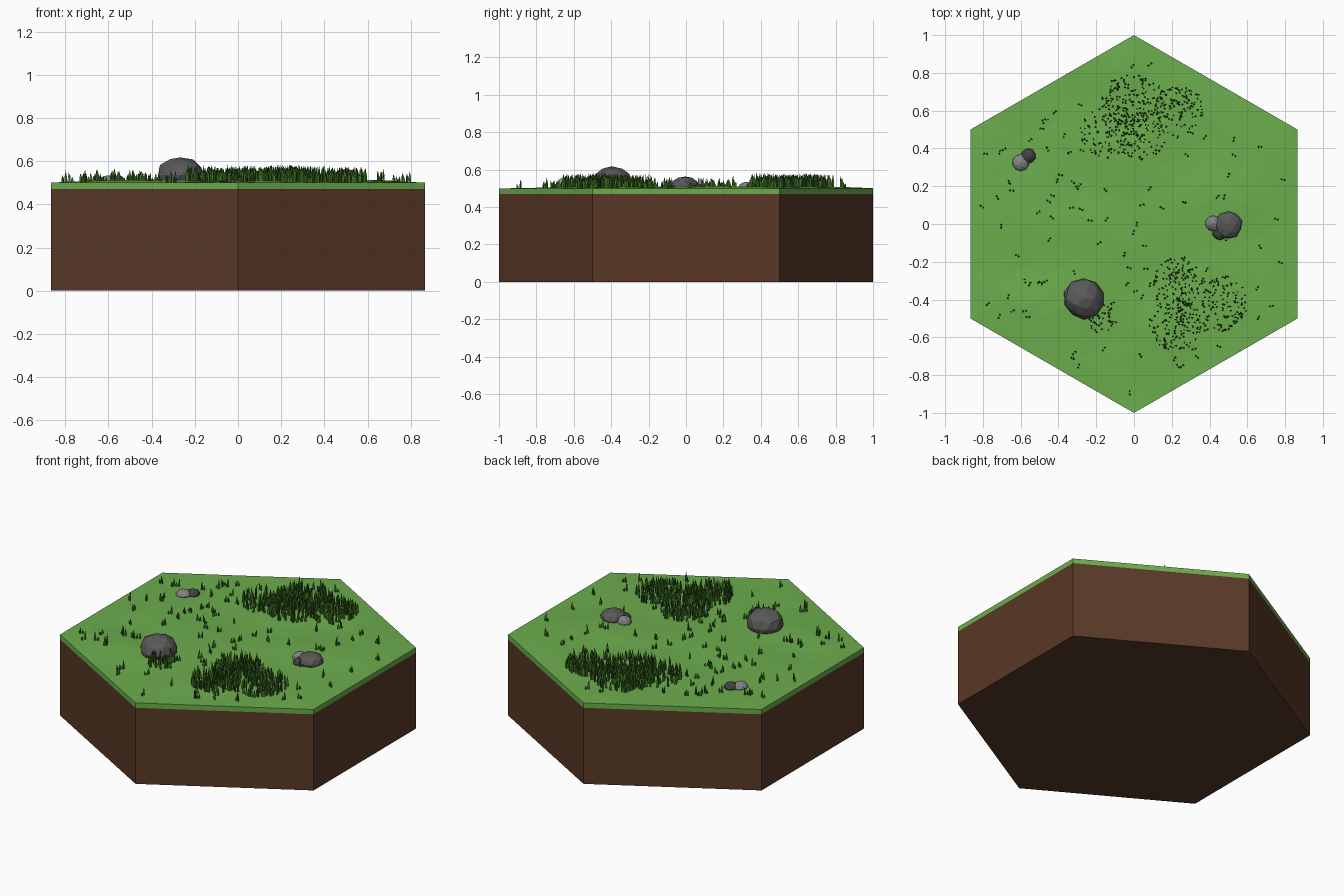
import bpy, bmesh, math, random
from mathutils import Vector, noise

if "Cube" in bpy.data.objects:
    bpy.data.objects.remove(bpy.data.objects["Cube"])

random.seed(7)
TOP = 0.5


def material(name, rgb):
    m = bpy.data.materials.new(name)
    m.diffuse_color = (*rgb, 1)
    m.use_nodes = True
    m.node_tree.nodes["Principled BSDF"].inputs["Base Color"].default_value = m.diffuse_color
    return m


def make(name, bm, mat):
    bmesh.ops.recalc_face_normals(bm, faces=bm.faces[:])
    me = bpy.data.meshes.new(name)
    bm.to_mesh(me)
    bm.free()
    me.materials.append(mat)
    ob = bpy.data.objects.new(name, me)
    bpy.context.collection.objects.link(ob)
    return ob


soil_mat = material("soil", (0.10, 0.04, 0.02))
turf_mat = material("turf", (0.15, 0.42, 0.075))
blade_mat = material("blade", (0.045, 0.16, 0.015))
stone = material("stone", (0.10, 0.10, 0.10))
pale_stone = material("pale_stone", (0.23, 0.23, 0.23))
dark_stone = material("dark_stone", (0.055, 0.055, 0.055))


def hex_dist(x, y):
    """Distance from the centre towards a flat side; 0.866 on the border."""
    return max(abs(x), abs(x) * 0.5 + abs(y) * 0.866)


def ground(x, y):
    inside = min(1, max(0, (0.866 - hex_dist(x, y)) / 0.15))
    n = noise.noise(Vector((x * 3.5, y * 3.5, 2.3)))
    return TOP + inside * (0.004 + 0.012 * n)


def hexagon(bm, z):
    return [bm.verts.new((math.sin(k * math.pi / 3), math.cos(k * math.pi / 3), z))
            for k in range(6)]


def hex_walls(bm, z0, z1):
    low, high = hexagon(bm, z0), hexagon(bm, z1)
    for k in range(6):
        j = (k + 1) % 6
        bm.faces.new((low[k], low[j], high[j], high[k]))
    return low, high


# soil block
bm = bmesh.new()
low, high = hex_walls(bm, 0, 0.47)
bm.faces.new(low)
bm.faces.new(high)
make("soil_block", bm, soil_mat)

# turf slab with a gently uneven top
bm = bmesh.new()
low, high = hex_walls(bm, 0.47, TOP)
bm.faces.new(low)
centre = bm.verts.new((0, 0, TOP))
fan = [bm.faces.new((centre, high[k], high[(k + 1) % 6])) for k in range(6)]
edges = list({e for f in fan for e in f.edges})
bmesh.ops.subdivide_edges(bm, edges=edges, cuts=8, use_grid_fill=True)
for v in bm.verts:
    if v.co.z > TOP - 0.001:
        v.co.z = ground(v.co.x, v.co.y)
make("turf", bm, turf_mat)

# rocks: name, x, y, half width, centre z, half height, material
rocks = [
    ("boulder", -0.265, -0.395, 0.108, 0.535, 0.085, stone),
    ("side_rock_large", 0.50, -0.005, 0.073, 0.517, 0.046, stone),
    ("side_rock_dark", 0.455, -0.045, 0.04, 0.507, 0.03, dark_stone),
    ("side_rock_pale", 0.42, 0.003, 0.042, 0.51, 0.036, pale_stone),
    ("back_pebble_pale", -0.60, 0.325, 0.045, 0.507, 0.027, pale_stone),
    ("back_pebble_dark", -0.56, 0.36, 0.039, 0.507, 0.027, dark_stone),
]
for name, x, y, r, z, h, mat in rocks:
    bm = bmesh.new()
    bmesh.ops.create_icosphere(bm, subdivisions=2, radius=1)
    for v in bm.verts:
        s = 1 + 0.09 * noise.noise(v.co * 1.5 + Vector((x * 9, y * 9, 0)))
        v.co = Vector((v.co.x * r * s, v.co.y * r * s, v.co.z * h * s))
    ob = make(name, bm, mat)
    ob.location = (x, y, z)


def add_blade(bm, x, y, height):
    """A three-sided tapering blade that leans a little."""
    a0, lean = random.uniform(0, 6.28), random.uniform(0, 6.28)
    off = Vector((math.cos(lean), math.sin(lean), 0)) * random.uniform(0, 0.008)
    base = Vector((x, y, ground(x, y) - 0.004))
    rings = []
    for t, r in ((0, 0.006), (0.5, 0.0065)):
        c = base + off * t * t + Vector((0, 0, height * t))
        rings.append([bm.verts.new(c + Vector((math.cos(a0 + k * 2.094) * r,
                                               math.sin(a0 + k * 2.094) * r, 0)))
                      for k in range(3)])
    tip = bm.verts.new(base + off + Vector((0, 0, height)))
    for k in range(3):
        j = (k + 1) % 3
        bm.faces.new((rings[0][k], rings[0][j], rings[1][j], rings[1][k]))
        bm.faces.new((rings[1][k], rings[1][j], tip))


def clear_of_rocks(x, y):
    return all(math.hypot(x - q[1], y - q[2]) > q[3] * 0.95 for q in rocks)


# dense tufts: box centre x, y, half sizes, number of blades
tufts = {
    "back_tuft": [(-0.12, 0.49, 0.17, 0.14, 130), (0.03, 0.48, 0.14, 0.14, 90),
                  (0.0, 0.66, 0.17, 0.13, 140), (0.24, 0.60, 0.13, 0.15, 110)],
    "front_tuft": [(0.23, -0.32, 0.13, 0.14, 130), (0.22, -0.53, 0.14, 0.14, 150),
                   (0.48, -0.42, 0.12, 0.15, 110)],
    "boulder_tuft": [(-0.18, -0.50, 0.08, 0.08, 55)],
}
for name, patches in tufts.items():
    bm = bmesh.new()
    for cx, cy, rx, ry, count in patches:
        for _ in range(count):
            a, d = random.uniform(0, 6.28), math.sqrt(random.random())
            x, y = cx + rx * d * math.cos(a), cy + ry * d * math.sin(a)
            if clear_of_rocks(x, y):
                add_blade(bm, x, y, random.uniform(0.045, 0.08))
    make(name, bm, blade_mat)

# loose blades in pairs all over the turf
bm = bmesh.new()
pairs = 0
while pairs < 125:
    x, y = random.uniform(-0.85, 0.85), random.uniform(-0.95, 0.95)
    if hex_dist(x, y) < 0.81 and clear_of_rocks(x, y):
        a = random.uniform(0, 6.28)
        add_blade(bm, x, y, random.uniform(0.035, 0.065))
        add_blade(bm, x + 0.016 * math.cos(a), y + 0.016 * math.sin(a),
                  random.uniform(0.025, 0.045))
        pairs += 1
make("loose_grass", bm, blade_mat)
